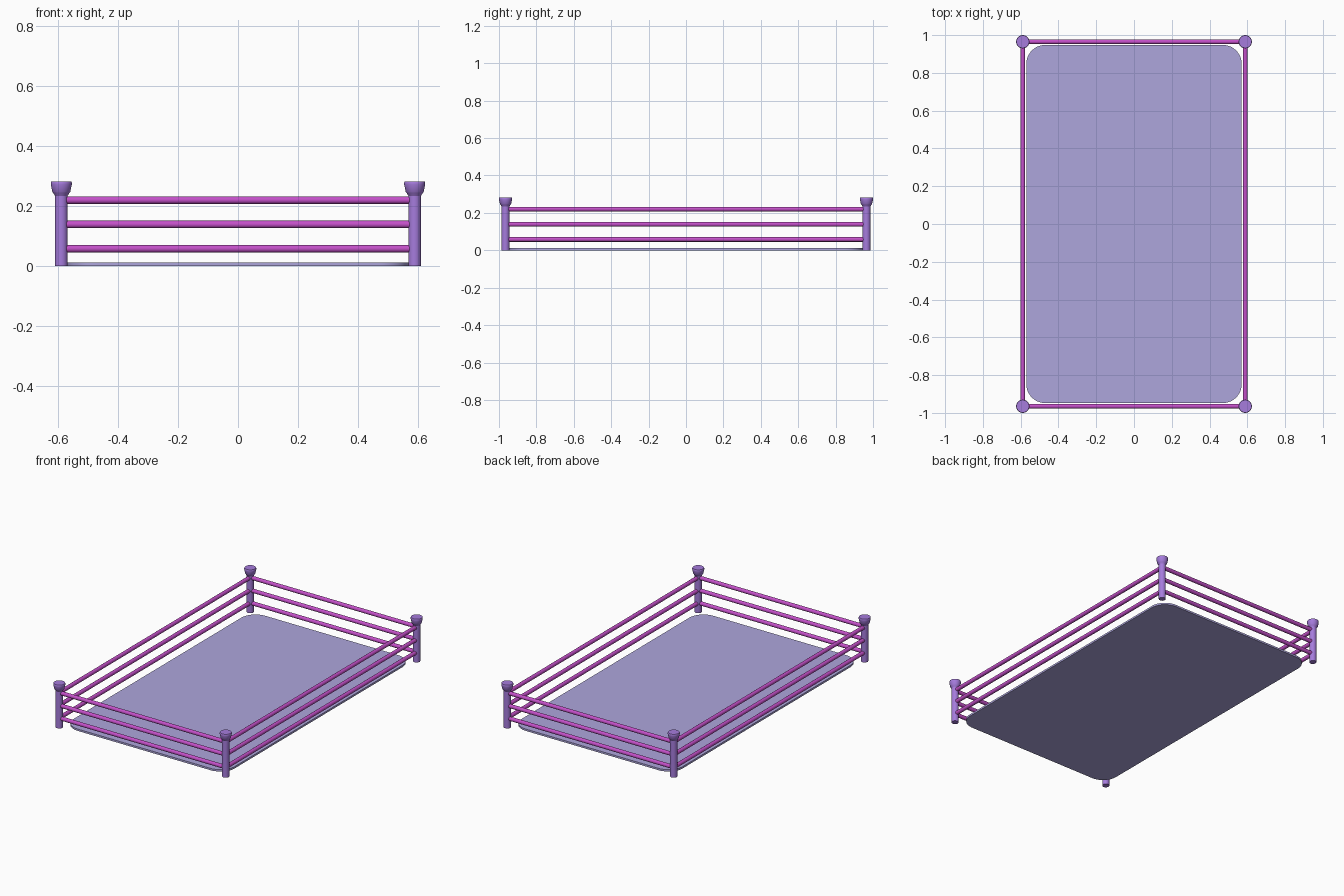
import bpy, bmesh, math
from mathutils import Vector, Matrix

if "Cube" in bpy.data.objects:
    bpy.data.objects.remove(bpy.data.objects["Cube"])

PX, PY = 0.589, 0.965          # post centres
RAIL_Z = (0.058, 0.139, 0.22)  # rail heights


def material(name, rgb):
    m = bpy.data.materials.new(name)
    m.diffuse_color = (*rgb, 1)
    m.use_nodes = True
    m.node_tree.nodes["Principled BSDF"].inputs["Base Color"].default_value = m.diffuse_color
    return m


purple = material("post_purple", (0.38, 0.20, 0.72))
magenta = material("rail_magenta", (0.55, 0.08, 0.58))
lilac = material("mat_lilac", (0.42, 0.38, 0.72))


def finish(name, bm, mat, angle=35):
    bmesh.ops.recalc_face_normals(bm, faces=bm.faces)
    me = bpy.data.meshes.new(name)
    bm.to_mesh(me)
    bm.free()
    me.materials.append(mat)
    ob = bpy.data.objects.new(name, me)
    bpy.context.collection.objects.link(ob)
    bpy.ops.object.select_all(action='DESELECT')
    ob.select_set(True)
    bpy.context.view_layer.objects.active = ob
    bpy.ops.object.shade_smooth_by_angle(angle=math.radians(angle))
    return ob


def lathe(name, profile, x, y, mat, sides=32):
    """Closed solid of revolution from (radius, z) points."""
    bm = bmesh.new()
    rings = []
    for r, z in profile:
        rings.append([bm.verts.new((x + r * math.cos(a), y + r * math.sin(a), z))
                      for a in (2 * math.pi * i / sides for i in range(sides))])
    for lo, hi in zip(rings, rings[1:]):
        for i in range(sides):
            j = (i + 1) % sides
            bm.faces.new((lo[i], lo[j], hi[j], hi[i]))
    bm.faces.new(rings[0])
    bm.faces.new(rings[-1])
    return finish(name, bm, mat)


def rail(name, a, b, radius=0.0125):
    a, b = Vector(a), Vector(b)
    d = b - a
    rot = d.to_track_quat('Z', 'Y').to_matrix().to_4x4()
    bm = bmesh.new()
    bmesh.ops.create_cone(bm, cap_ends=True, segments=16, radius1=radius, radius2=radius,
                          depth=d.length, matrix=Matrix.Translation((a + b) / 2) @ rot)
    return finish(name, bm, magenta)


# Corner posts with flared caps
for sx, side in ((-1, "left"), (1, "right")):
    for sy, end in ((-1, "front"), (1, "back")):
        x, y = sx * PX, sy * PY
        lathe(f"post_{end}_{side}", [(0.021, 0), (0.021, 0.245)], x, y, purple)
        lathe(f"cap_{end}_{side}",
              [(0.021, 0.234), (0.027, 0.244), (0.030, 0.248), (0.035, 0.272),
               (0.035, 0.279), (0.033, 0.283)], x, y, purple)

# Three rails on every side
for n, z in enumerate(RAIL_Z, 1):
    for s, end, side in ((-1, "front", "left"), (1, "back", "right")):
        rail(f"rail_{end}_{n}", (-PX, s * PY, z), (PX, s * PY, z))
        rail(f"rail_{side}_{n}", (s * PX, -PY, z), (s * PX, PY, z))

# Thin floor mat with rounded corners
W, L, R, T = 0.57, 0.948, 0.10, 0.012
bm = bmesh.new()
outline = []
for cx, cy, start in ((1, 1, 0), (-1, 1, 90), (-1, -1, 180), (1, -1, 270)):
    for i in range(13):
        a = math.radians(start + 90 * i / 12)
        outline.append(bm.verts.new((cx * (W - R) + R * math.cos(a),
                                     cy * (L - R) + R * math.sin(a), 0)))
base = bm.faces.new(outline)
top = bmesh.ops.extrude_face_region(bm, geom=[base], use_keep_orig=True)
bmesh.ops.translate(bm, vec=(0, 0, T),
                    verts=[v for v in top["geom"] if isinstance(v, bmesh.types.BMVert)])
finish("floor_mat", bm, lilac)
